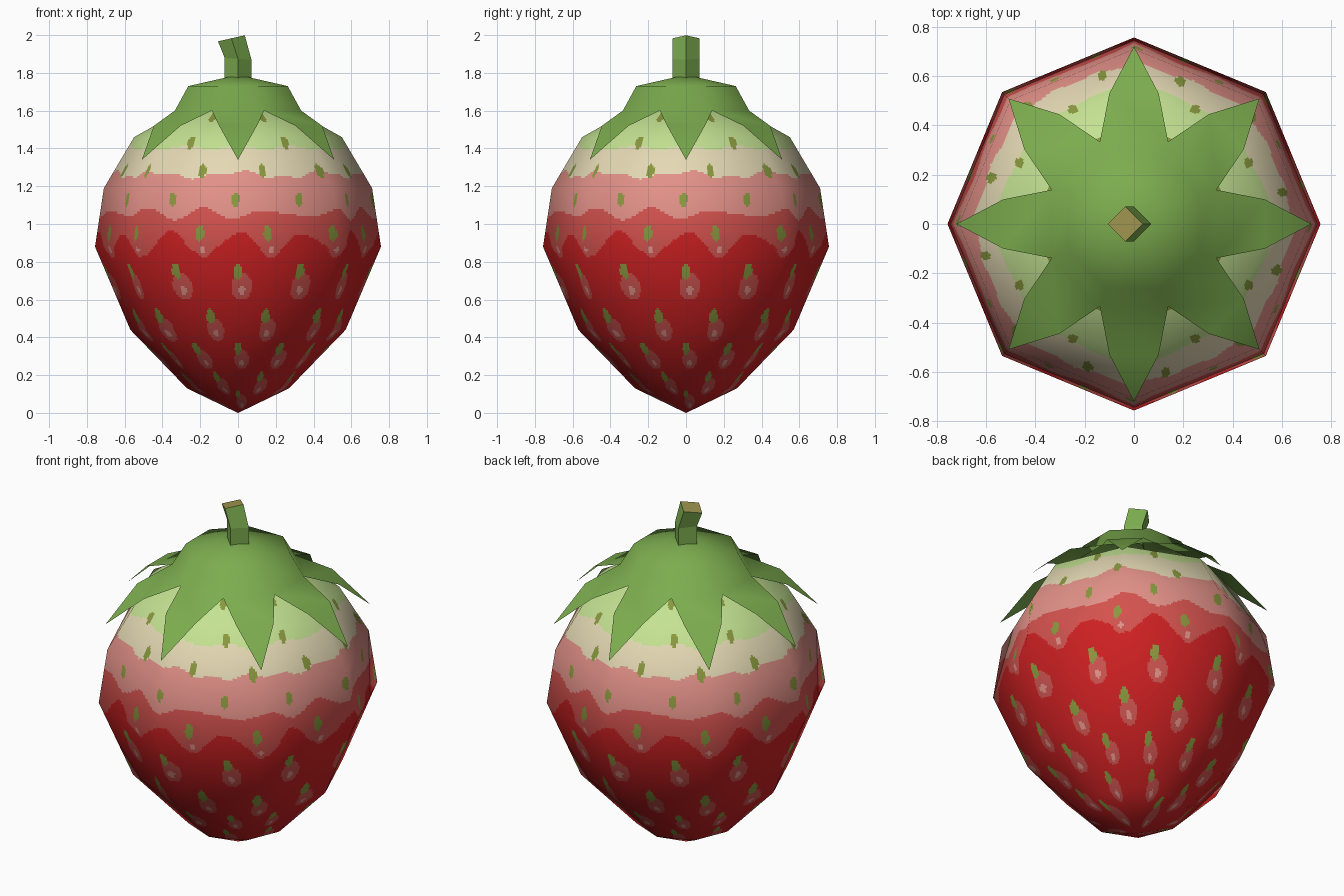
import bpy, math
from mathutils import Vector

if "Cube" in bpy.data.objects:
    bpy.data.objects.remove(bpy.data.objects["Cube"])

def mat(name, r, g, b):
    lin = lambda c: ((c / 255 + 0.055) / 1.055) ** 2.4 if c > 10 else c / 3294
    m = bpy.data.materials.new(name)
    m.diffuse_color = (lin(r), lin(g), lin(b), 1)
    m.use_nodes = True
    m.node_tree.nodes["Principled BSDF"].inputs["Base Color"].default_value = m.diffuse_color
    return m

RED, MID, PINK, CREAM, PALE, SEED, SPOT = range(7)
flesh = [mat("ripe red", 205, 32, 34), mat("mid red", 212, 82, 78), mat("pink", 226, 145, 136),
         mat("cream", 228, 217, 180), mat("pale green", 196, 226, 146),
         mat("seed green", 138, 152, 62), mat("soft red spot", 206, 84, 80)]
leaf_green = mat("leaf green", 124, 172, 78)
cut_tan = mat("cut stem tan", 158, 148, 78)

def make(name, verts, faces, mats):
    me = bpy.data.meshes.new(name)
    me.from_pydata(verts, [], faces)
    for m in mats:
        me.materials.append(m)
    ob = bpy.data.objects.new(name, me)
    bpy.context.collection.objects.link(ob)
    return ob

def polar(r, deg, z, side=0):
    """Point at angle deg (0 = front, 90 = right), shifted sideways."""
    a = math.radians(deg)
    return Vector((r * math.sin(a) + side * math.cos(a), -r * math.cos(a) + side * math.sin(a), z))

# ---- fruit: eight-sided body, finely divided so painted bands and seeds can be face colours
profile = [(0.001, 0), (0.27, 0.13), (0.57, 0.44), (0.757, 0.88), (0.71, 1.19),
           (0.55, 1.46), (0.30, 1.60), (0.001, 1.66)]
segs = [(Vector(b) - Vector(a)) for a, b in zip(profile, profile[1:])]
seg_n = [Vector((d.y, -d.x)).normalized() for d in segs]
pt_n = [Vector((0, -1))] + [(a + b).normalized() for a, b in zip(seg_n, seg_n[1:])] + [Vector((0, 1))]
rows = []
for i, d in enumerate(segs):
    n = max(2, round(d.length / 0.0125)) if i < 6 else 2
    for k in range(n):
        t = k / n
        rows.append((Vector(profile[i]).lerp(Vector(profile[i + 1]), t), pt_n[i].lerp(pt_n[i + 1], t).normalized()))
rows.append((Vector(profile[-1]), pt_n[-1]))

SUB = 45
N = 8 * SUB
# seed rows: height, count around, angle offset, seed scale, spot scale
seed_rows = [(1.28, 12, 12, .85, 0), (1.13, 12, -1, .9, 0), (0.95, 12, 13, 1, .85),
             (0.75, 12, 0, 1, 1), (0.51, 12, 15, 1, .85), (0.34, 12, 0, .8, .7),
             (0.19, 8, 23, .7, .6), (0.10, 4, 0, .5, .5)]
seeds = [(z, o + 360 * k / n, s, p) for z, n, o, s, p in seed_rows for k in range(n)]
for z, offs in ((1.43, (28, 62)), (1.57, (22, 67))):
    seeds += [(z, 90 * q + o, .8, 0) for q in range(4) for o in offs]

def colour(deg, z, r):
    near = [s for s in seeds if abs(z - s[0] + 0.05) < 0.14]
    result = None
    for sz, sa, s, p in near:
        u = math.radians((deg - sa + 180) % 360 - 180) * r
        v = z - sz
        if (u / (.024 * s)) ** 2 + (v / (.041 * s)) ** 2 < 1:
            return SEED
        if p:
            u, v = u - .02, v + .08 * p
            if (u / (.017 * p)) ** 2 + ((v + .02) / (.022 * p)) ** 2 < 1:
                result = PINK
            elif result is None and (u / (.055 * p)) ** 2 + (v / (.072 * p)) ** 2 < 1:
                result = SPOT
    if result is not None:
        return result
    a = math.radians(deg)
    if z < 0.895 + .06 * math.cos(12 * a) + .012 * math.sin(20 * a):
        return RED
    if z < 1.055 - .022 * math.cos(12 * a) + .012 * math.sin(16 * a):
        return MID
    if z < 1.262 + .014 * math.cos(8 * a) + .01 * math.sin(20 * a):
        return PINK
    if z < 1.405 + .012 * math.cos(12 * a):
        return CREAM
    return PALE

verts, normals, faces, ids = [], [], [], []
for p, nrm in rows:
    for k in range(8):
        a, b = polar(p.x, 45 * k, p.y), polar(p.x, 45 * k + 45, p.y)
        for j in range(SUB):
            t = j / SUB
            verts.append(a.lerp(b, t))
            normals.append(polar(nrm.x, 45 * (k + t), nrm.y).normalized())
for i in range(len(rows) - 1):
    for j in range(N):
        j2 = (j + 1) % N
        faces.append((i * N + j, i * N + j2, (i + 1) * N + j2, (i + 1) * N + j))
        c = (verts[i * N + j] + verts[(i + 1) * N + j2]) / 2
        ids.append(colour(math.degrees(math.atan2(c.x, -c.y)), c.z, math.hypot(c.x, c.y)))
fruit = make("fruit_body", verts, faces, flesh)
fruit.data.polygons.foreach_set("material_index", ids)
fruit.data.polygons.foreach_set("use_smooth", [True] * len(faces))
fruit.data.normals_split_custom_set_from_vertices(normals)

# ---- leafy cap: low dome with eight pointed leaves
verts, faces = [Vector((0, 0, 1.79))], []
for k in range(8):
    verts += [polar(.285, 45 * k - 22.5, 1.73), polar(.362, 45 * k - 22.5, 1.60),
              polar(.53, 45 * k, 1.52, -.1), polar(.53, 45 * k, 1.52, .1), polar(.72, 45 * k, 1.34)]
for k in range(8):
    b, n = 1 + 5 * k, 1 + 5 * ((k + 1) % 8)
    faces += [(0, b, n), (b, b + 1, n + 1, n), (b + 1, b + 2, b + 3, n + 1), (b + 2, b + 4, b + 3)]
cap = make("leaf_cap", verts, faces, [leaf_green])
for f in cap.data.polygons:
    f.use_smooth = True

# ---- stem: bent square stalk with a cut end
verts = []
for cx, cz, tilt in ((0, 1.76, 0), (0, 1.875, -.005), (-.035, 1.983, .016)):
    verts += [polar(.071, 90 * k, cz) + Vector((cx, 0, tilt * math.sin(math.radians(90 * k)))) for k in range(4)]
faces = [(4 * i + k, 4 * i + (k + 1) % 4, 4 * i + 4 + (k + 1) % 4, 4 * i + 4 + k) for i in range(2) for k in range(4)]
stem = make("stem", verts, faces + [(8, 9, 10, 11)], [leaf_green, cut_tan])
stem.data.polygons[8].material_index = 1
